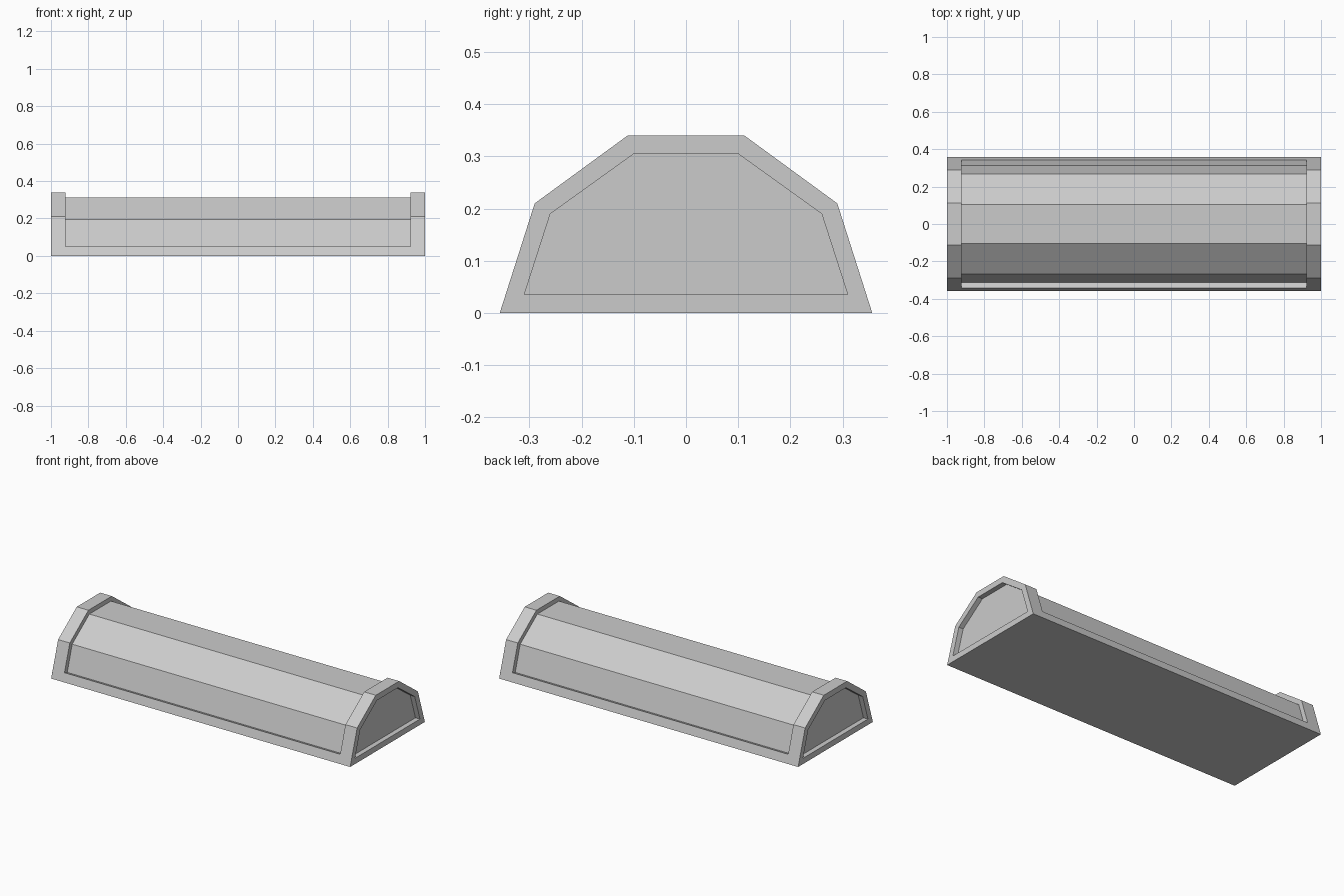
import bpy, bmesh

if "Cube" in bpy.data.objects:
    bpy.data.objects.remove(bpy.data.objects["Cube"])

# Right half of each cross-section (y, z), bottom to top
OUTER = [(0.357, 0.0), (0.341, 0.05), (0.29, 0.21), (0.112, 0.34)]
PANEL = [(0.314, 0.0415), (0.267, 0.194), (0.103, 0.3135)]   # sunken cover
CAP = [(0.31, 0.035), (0.26, 0.19), (0.10, 0.305)]           # end recess
X_END, X_IN, CAP_DEPTH = 1.0, 0.922, 0.03

bm = bmesh.new()


def ring(half, x):
    """Mirror a half profile into a full vertex row at x."""
    pts = half + [(-y, z) for y, z in reversed(half)]
    return [bm.verts.new((x, y, z)) for y, z in pts]


def loft(a, b, closed=False):
    """Quads between two vertex rows."""
    n = len(a)
    for i in range(n if closed else n - 1):
        j = (i + 1) % n
        bm.faces.new((a[i], a[j], b[j], b[i]))


# Outer rings, left to right
rows = [ring(OUTER, x) for x in (-X_END, -X_IN, X_IN, X_END)]

# Raised end frames
loft(rows[0], rows[1], True)
loft(rows[2], rows[3], True)

# Base strip: bottom face and the two low rails
l, r = rows[1], rows[2]
for i, j in ((0, 1), (6, 7), (7, 0)):
    bm.faces.new((l[i], l[j], r[j], r[i]))

# Sunken cover between the frames, with its walls and ledges
pl, pr = ring(PANEL, -X_IN), ring(PANEL, X_IN)
loft(pl, pr)
loft(l[1:7], pl)
loft(r[1:7], pr)
for i, j in ((1, 0), (6, 5)):
    bm.faces.new((l[i], r[i], pr[j], pl[j]))

# Recessed panels on both ends
for row, s in ((rows[0], -1), (rows[3], 1)):
    rim = ring(CAP, s * X_END)
    floor = ring(CAP, s * (X_END - CAP_DEPTH))
    loft([row[i] for i in (0, 2, 3, 4, 5, 7)], rim, True)
    loft(rim, floor, True)
    bm.faces.new(floor)
    # slivers beside the extra rail vertex
    bm.faces.new((row[0], row[1], row[2]))
    bm.faces.new((row[5], row[6], row[7]))

bmesh.ops.recalc_face_normals(bm, faces=bm.faces)
mesh = bpy.data.meshes.new("trough_body")
bm.to_mesh(mesh)
bm.free()
body = bpy.data.objects.new("framed_barrier_body", mesh)
bpy.context.collection.objects.link(body)
